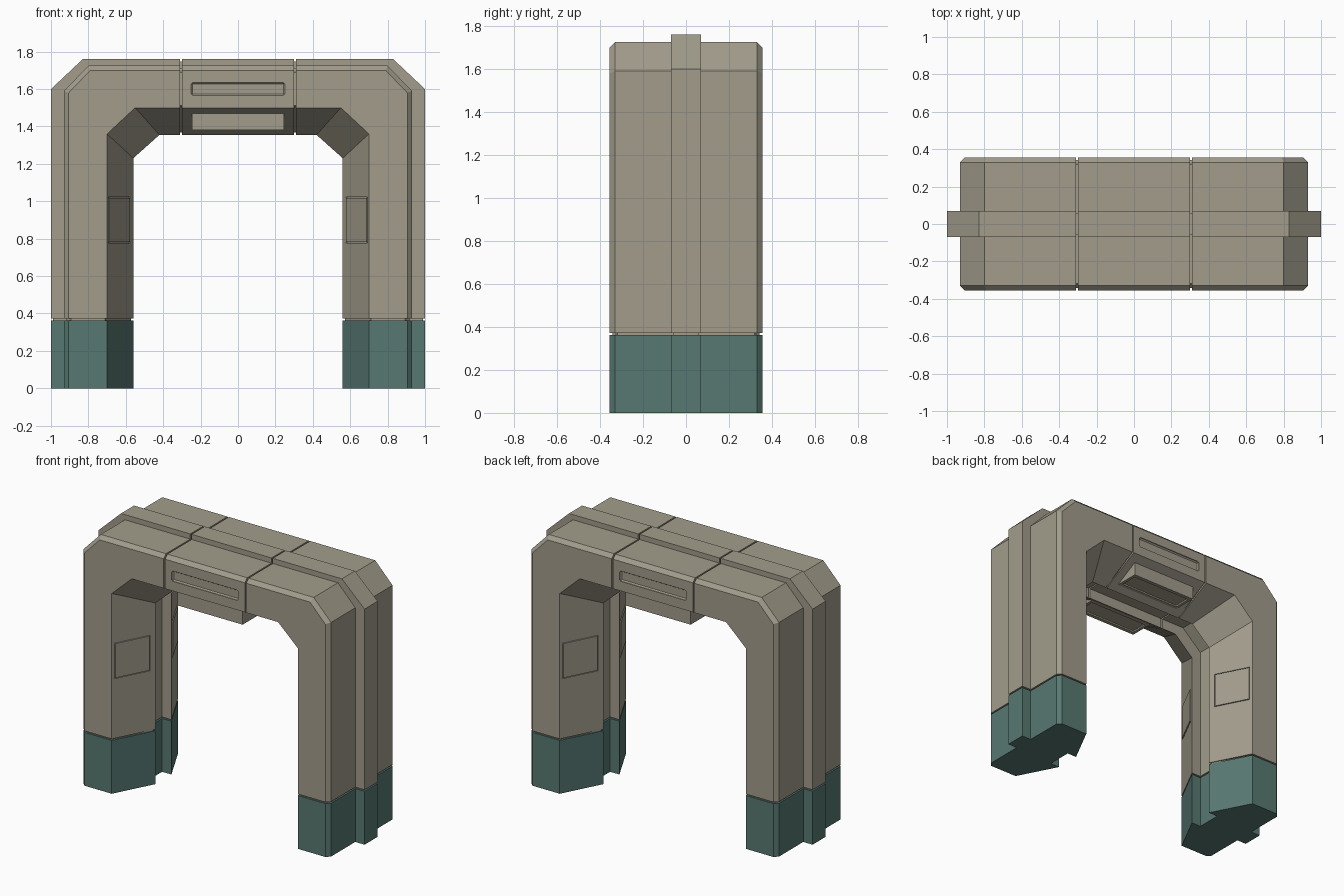
import bpy, bmesh, math
from mathutils import Matrix, Vector

cube = bpy.data.objects.get("Cube")
if cube:
    bpy.data.objects.remove(cube, do_unlink=True)


def material(name, rgb):
    m = bpy.data.materials.new(name)
    m.use_nodes = True
    m.diffuse_color = (*rgb, 1)
    m.node_tree.nodes["Principled BSDF"].inputs["Base Color"].default_value = (*rgb, 1)
    return m


TAN = material("warm grey panel", (0.36, 0.335, 0.26))
GREEN = material("muted teal base", (0.096, 0.188, 0.168))

# Each outline: side x, height where its corner starts, x where it ends, top z, inset sign
RIDGE = (1.0, 1.60, 0.83, 1.76, -1)
BODY = (0.93, 1.59, 0.80, 1.725, -1)
EDGE = (0.905, 1.58, 0.79, 1.70, -1)
FACE = (0.70, 1.36, 0.55, 1.50, 1)
INNER = (0.56, 1.23, 0.42, 1.355, 1)
GROOVE = (0.63, 1.295, 0.485, 1.425, 1)

# Front half of the cross-section: outline, depth, depth inset direction
HALF = [(RIDGE, 0.07, -1), (BODY, 0.07, -1), (BODY, 0.33, -1), (EDGE, 0.355, -1),
        (FACE, 0.355, -1), (INNER, 0.085, 1), (GROOVE, 0.085, 1)]


def ring(kind, value=0, inset=0):
    """Cross-section at a station: leg height, lower corner, upper corner or beam x."""
    pts = []
    for side, half in ((-1, HALF), (1, HALF[::-1])):
        for (x, zc, xc, z, s), y, ys in half:
            x, z = x + s * inset, z + s * inset
            px, pz = {"leg": (x, value), "low": (x, zc),
                      "high": (xc, z), "beam": (value, z)}[kind]
            pts.append(Vector((px, side * (y + ys * inset), pz)))
    return pts


def finish(name, bm, mat):
    bmesh.ops.recalc_face_normals(bm, faces=bm.faces)
    me = bpy.data.meshes.new(name)
    bm.to_mesh(me)
    bm.free()
    me.materials.append(mat)
    ob = bpy.data.objects.new(name, me)
    bpy.context.collection.objects.link(ob)
    return ob


def loft(name, rings, mat, side=1):
    bm = bmesh.new()
    loops = [[bm.verts.new((p.x * side, p.y, p.z)) for p in r] for r in rings]
    n = len(loops[0])
    for a, b in zip(loops, loops[1:]):
        for i in range(n):
            j = (i + 1) % n
            bm.faces.new((a[i], a[j], b[j], b[i]))
    bm.faces.new(loops[0])
    bm.faces.new(loops[-1])
    return finish(name, bm, mat)


def box(name, centre, size, mat, turn=0, bevel=0):
    bm = bmesh.new()
    bmesh.ops.create_cube(bm, size=1)
    bmesh.ops.scale(bm, vec=size, verts=bm.verts)
    if bevel:
        bmesh.ops.bevel(bm, geom=bm.edges[:], offset=bevel, segments=1, affect='EDGES')
    bmesh.ops.transform(bm, matrix=Matrix.Translation(centre) @ Matrix.Rotation(turn, 4, 'Z'),
                        verts=bm.verts)
    return finish(name, bm, mat)


def carve(target, cutter):
    cutter.hide_render = True
    mod = target.modifiers.new("recess", 'BOOLEAN')
    mod.operation, mod.solver, mod.object = 'DIFFERENCE', 'EXACT', cutter
    bpy.context.view_layer.objects.active = target
    bpy.ops.object.modifier_apply(modifier=mod.name)
    bpy.data.objects.remove(cutter, do_unlink=True)


SEAM_Z, SEAM_X, GAP, DEEP = 0.367, 0.305, 0.005, 0.012
slant = math.atan2(0.27, 0.14)

for label, side in (("left", 1), ("right", -1)):
    # Teal foot
    loft(label + "_foot", [ring("leg", 0), ring("leg", SEAM_Z - GAP)], GREEN, side)
    # Leg with its angled corner and outer beam
    leg = loft(label + "_leg", [ring("leg", SEAM_Z + GAP), ring("low"), ring("high"),
                                ring("beam", SEAM_X + GAP)], TAN, side)
    # Recessed seams between the sections
    loft(label + "_foot_seam", [ring("leg", SEAM_Z - 2 * GAP, DEEP),
                                ring("leg", SEAM_Z + 2 * GAP, DEEP)], TAN, side)
    loft(label + "_beam_seam", [ring("beam", SEAM_X - 2 * GAP, DEEP),
                                ring("beam", SEAM_X + 2 * GAP, DEEP)], TAN, side)
    # Shallow access panels on the slanted inner faces
    for depth in (-1, 1):
        turn = side * depth * slant
        where = (side * 0.635, depth * 0.23, 0.90)
        carve(leg, box("panel_cutter", where, (0.25, 0.014, 0.245), TAN, turn))
        box(label + "_access_panel", where, (0.238, 0.009, 0.233), TAN, turn)

# Central beam section
beam = loft("centre_beam", [ring("beam", -SEAM_X + GAP), ring("beam", SEAM_X - GAP)], TAN)

for label, depth in (("front", -1), ("back", 1)):
    # Long recess on the outer face
    carve(beam, box("recess_cutter", (0, depth * 0.357, 1.60), (0.50, 0.03, 0.07),
                    TAN, bevel=0.008))
    # Housing hanging below the beam
    housing = box(label + "_housing", (0, depth * 0.215, 1.435), (0.49, 0.17, 0.11), TAN)
    carve(housing, box("slot_cutter", (0, depth * 0.215, 1.38), (0.45, 0.12, 0.02), TAN))
